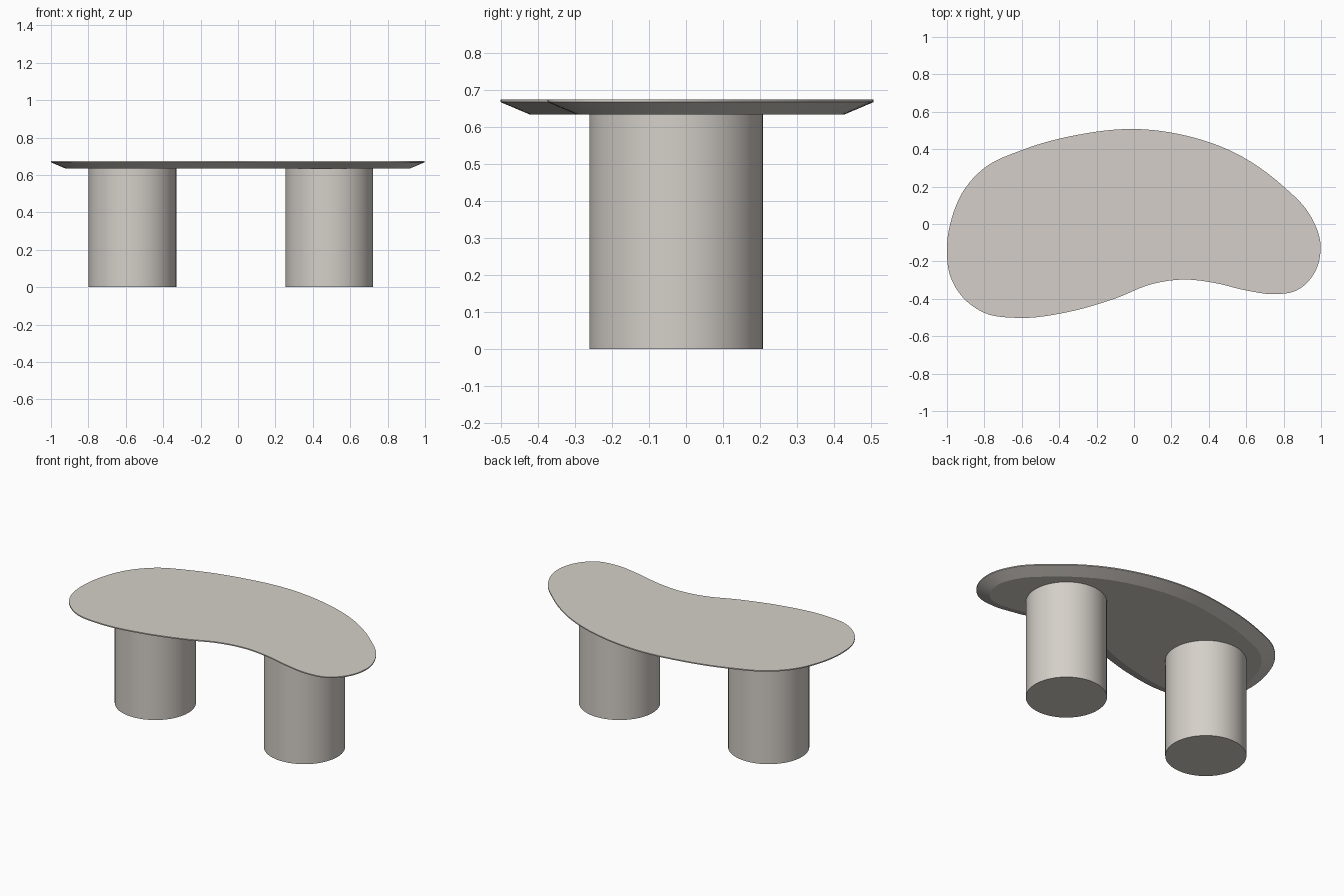
import bpy, bmesh, math
from mathutils import Vector
from mathutils.geometry import interpolate_bezier

if "Cube" in bpy.data.objects:
    bpy.data.objects.remove(bpy.data.objects["Cube"])

mat = bpy.data.materials.new("warm grey stone")
mat.diffuse_color = (0.66, 0.625, 0.58, 1)
mat.use_nodes = True
mat.node_tree.nodes["Principled BSDF"].inputs["Base Color"].default_value = mat.diffuse_color

# Kidney outline control points, clockwise from the left tip
ctrl = [(-1, -.17), (-.975, .03), (-.91, .18), (-.8, .30), (-.6, .395), (-.3, .477),
        (0, .508), (.28, .472), (.53, .385), (.8, .20), (.94, .05), (.998, -.12),
        (.96, -.27), (.87, -.355), (.75, -.375), (.6, -.355), (.43, -.315),
        (.27, -.297), (.1, -.32), (-.1, -.398), (-.35, -.47), (-.62, -.502),
        (-.8, -.475), (-.93, -.375), (-.985, -.27)]
P = [Vector((x, y, 0)) for x, y in ctrl]
n = len(P)


def tangent(i):
    a, b, c = P[i - 1], P[i], P[(i + 1) % n]
    d0, d1 = (b - a).length, (c - b).length
    return ((b - a) / d0 * d1 + (c - b) / d1 * d0).normalized()


# Smooth closed curve through the control points
outline = []
for i in range(n):
    j = (i + 1) % n
    h = (P[j] - P[i]).length / 3
    outline += interpolate_bezier(P[i], P[i] + tangent(i) * h,
                                  P[j] - tangent(j) * h, P[j], 7)[:-1]


def inset(pts, d):
    out = []
    for i, p in enumerate(pts):
        t = (pts[(i + 1) % len(pts)] - pts[i - 1]).normalized()
        out.append(p + Vector((t.y, -t.x, 0)) * d)
    return out


def finish(name, bm):
    bmesh.ops.recalc_face_normals(bm, faces=bm.faces)
    me = bpy.data.meshes.new(name)
    bm.to_mesh(me)
    bm.free()
    me.materials.append(mat)
    ob = bpy.data.objects.new(name, me)
    bpy.context.collection.objects.link(ob)
    return ob


# Tabletop: thin vertical rim, then a wide under-bevel
bm = bmesh.new()
rings = [[bm.verts.new((p.x, p.y, z)) for p in pts]
         for pts, z in ((outline, .675), (outline, .668), (inset(outline, .078), .635))]
m = len(outline)
for a, b in zip(rings, rings[1:]):
    for i in range(m):
        j = (i + 1) % m
        bm.faces.new((a[i], a[j], b[j], b[i]))
bm.faces.new(rings[0])
bm.faces.new(rings[-1])
top = finish("tabletop", bm)

# Two drum legs
legs = []
for name, x in (("left_leg", -.565), ("right_leg", .488)):
    bm = bmesh.new()
    bmesh.ops.create_cone(bm, cap_ends=True, segments=64, radius1=.235,
                          radius2=.235, depth=.636)
    bmesh.ops.translate(bm, verts=bm.verts, vec=(x, -.027, .318))
    legs.append(finish(name, bm))

# Smooth sides with sharp rims
for ob in [top] + legs:
    bpy.ops.object.select_all(action='DESELECT')
    ob.select_set(True)
    bpy.context.view_layer.objects.active = ob
    bpy.ops.object.shade_smooth_by_angle(angle=math.radians(20))
